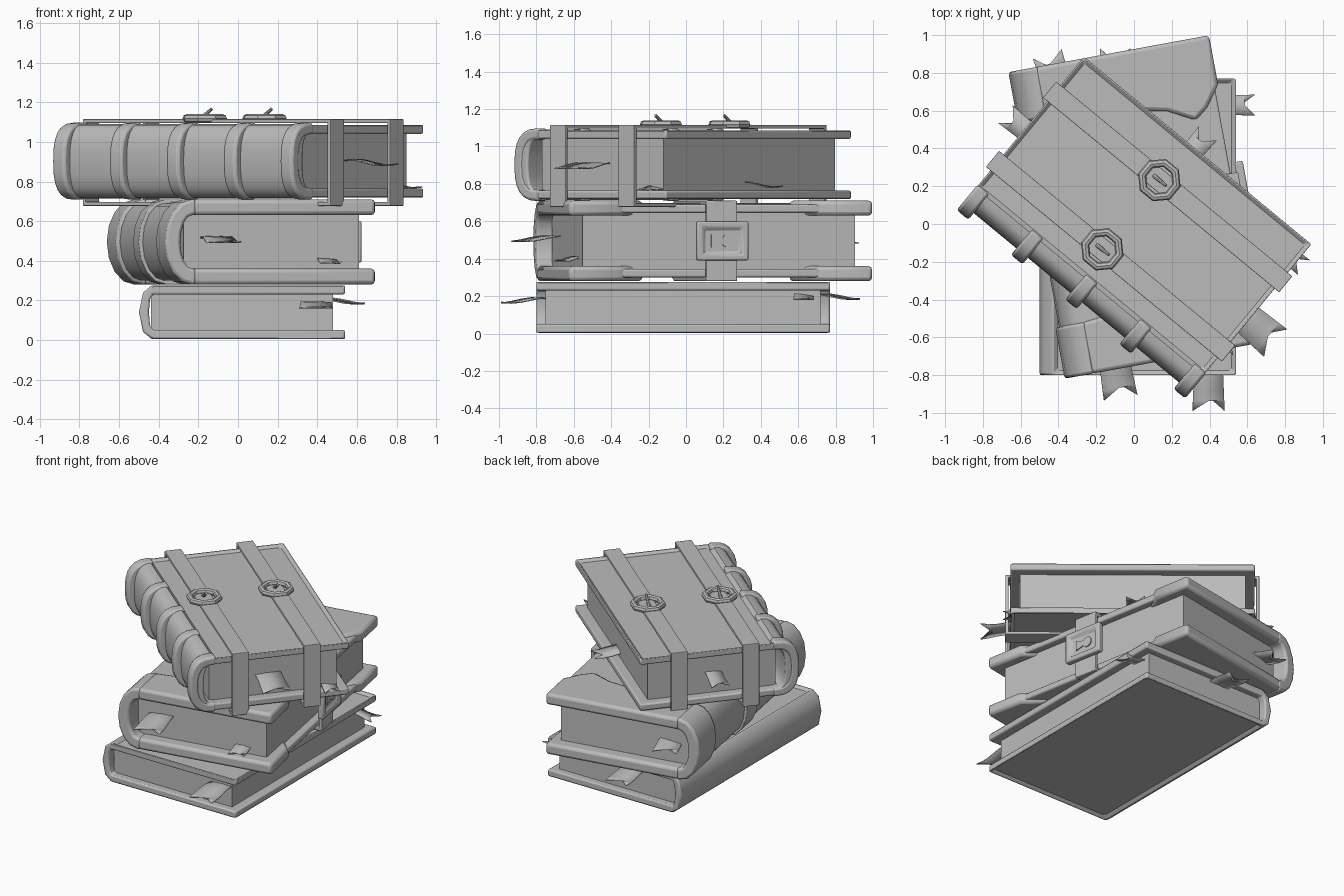
import bpy, bmesh, math
from mathutils import Matrix, Vector

cube = bpy.data.objects.get("Cube")
if cube:
    bpy.data.objects.remove(cube, do_unlink=True)

grey = bpy.data.materials.new("plain grey")
grey.use_nodes = True
grey.diffuse_color = (0.5, 0.5, 0.5, 1)
grey.node_tree.nodes["Principled BSDF"].inputs["Base Color"].default_value = (0.5, 0.5, 0.5, 1)


def finish(name, bm, frame, bevel=0.0, smooth=True):
    """Turn a bmesh into a named, placed and shaded object."""
    bmesh.ops.recalc_face_normals(bm, faces=bm.faces)
    mesh = bpy.data.meshes.new(name)
    bm.to_mesh(mesh)
    bm.free()
    mesh.materials.append(grey)
    ob = bpy.data.objects.new(name, mesh)
    bpy.context.scene.collection.objects.link(ob)
    ob.matrix_world = frame
    if bevel:
        mod = ob.modifiers.new("soft edges", 'BEVEL')
        mod.width, mod.segments, mod.limit_method = bevel, 2, 'ANGLE'
        mod.angle_limit = math.radians(50)
    if smooth:
        bpy.ops.object.select_all(action='DESELECT')
        ob.select_set(True)
        bpy.context.view_layer.objects.active = ob
        bpy.ops.object.shade_smooth_by_angle(angle=math.radians(40))
    return ob


def prism(points, offset):
    """Extrude a closed outline of 3D points by an offset."""
    bm = bmesh.new()
    face = bm.faces.new([bm.verts.new(p) for p in points])
    out = bmesh.ops.extrude_face_region(bm, geom=[face])
    bmesh.ops.translate(bm, vec=offset, verts=[v for v in out["geom"] if isinstance(v, bmesh.types.BMVert)])
    return bm


def box(name, frame, lo, hi, bevel=0.0):
    lo, hi = Vector(lo), Vector(hi)
    bm = bmesh.new()
    bmesh.ops.create_cube(bm, size=1)
    bmesh.ops.scale(bm, vec=hi - lo, verts=bm.verts)
    bmesh.ops.translate(bm, vec=(lo + hi) / 2, verts=bm.verts)
    return finish(name, bm, frame, bevel, False)


def spine_arc(x, z0, z1, bulge, power, steps):
    """Rounded spine outline from bottom to top, power sets how square it is."""
    mid, half, pts = (z0 + z1) / 2, (z1 - z0) / 2, []
    for i in range(steps + 1):
        a = math.pi * i / steps
        c, s = math.cos(a), math.sin(a)
        pts.append((x - bulge * s ** (2 / power) if 0 < i < steps else x,
                    mid - half * math.copysign(abs(c) ** (2 / power), c)))
    return pts


def casing(name, frame, x0, x1, y0, y1, z0, z1, bulge, t, power=2, steps=8, rim=False, bevel=0.01):
    """Two boards joined by a spine, one profile extruded along the book."""
    outer = [(x1, z0)] + spine_arc(x0, z0, z1, bulge, power, steps) + [(x1, z1)]
    inner = [(x1, z0 + t)] + spine_arc(x0, z0 + t, z1 - t, bulge - t, power, steps) + [(x1, z1 - t)]
    bm = prism([(x, y0, z) for x, z in outer + inner[::-1]], (0, y1 - y0, 0))
    bmesh.ops.recalc_face_normals(bm, faces=bm.faces)
    if rim:  # sunken panel with a raised rim on both boards
        zmid = (z0 + z1) / 2
        big = [f for f in bm.faces if abs(f.normal.z) > 0.99 and f.calc_area() > 0.5
               and (f.calc_center_median().z - zmid) * f.normal.z > (z1 - z0) / 2 - t / 2]
        bmesh.ops.inset_individual(bm, faces=big, thickness=0.035, depth=-0.022)
    return finish(name, bm, frame, bevel)


def ribbon(name, tip, angle, z, width=0.16, length=0.32, wave=0.015):
    """Swallow-tailed bookmark ending at tip."""
    bm = bmesh.new()
    rows, steps = [], 6
    for i in range(steps + 1):
        s = i / steps
        row = []
        for side in (-1, 0, 1):
            back = 0.075 if side == 0 and i == steps else 0
            row.append(bm.verts.new((length * (s - 1) - back, side * width / 2 * (0.85 + 0.15 * s),
                                     wave * math.sin(5 * s + 0.6 * side))))
        rows.append(row)
    for a, b in zip(rows, rows[1:]):
        for j in (0, 1):
            bm.faces.new((a[j], b[j], b[j + 1], a[j + 1]))
    frame = Matrix.Translation((*tip, z)) @ Matrix.Rotation(math.radians(angle), 4, 'Z')
    ob = finish(name, bm, frame)
    ob.modifiers.new("cloth", 'SOLIDIFY').thickness = 0.006


def place(x, y, angle):
    return Matrix.Translation((x, y, 0)) @ Matrix.Rotation(math.radians(angle), 4, 'Z')


# Bottom book
low = place(0.02, -0.015, 0)
casing("bottom_book_cover", low, -0.45, 0.52, -0.785, 0.785, 0, 0.28, 0.07, 0.05, steps=4, rim=True)
box("bottom_book_pages", low, (-0.46, -0.735, 0.04), (0.46, 0.735, 0.24))

# Middle book
mid = place(0.015, 0.09, 10.4)
casing("middle_book_cover", mid, -0.41, 0.52, -0.8, 0.8, 0.3, 0.69, 0.11, 0.045)
box("middle_book_pages", mid, (-0.43, -0.74, 0.33), (0.47, 0.74, 0.66))

# Leather end pieces with a wavy inner edge, wrapped round the spine
edge = [(-0.4, 0.55), (-0.2, 0.53), (0.1, 0.5), (0.25, 0.47), (0.39, 0.395), (0.46, 0.45), (0.54, 0.56)]
for side, end in ((-1, "front"), (1, "back")):
    outline = edge + [(0.54, 0.825), (-0.4, 0.825)]
    for z, level in ((0.28, "lower"), (0.63, "upper")):
        bm = prism([(x, side * y, z) for x, y in outline], (0, 0, 0.08))
        finish(f"{end}_{level}_leather", bm, mid, 0.02)
    casing(f"{end}_spine_leather", mid, -0.4, -0.38, *sorted((side * 0.55, side * 0.825)),
           0.28, 0.71, 0.14, 0.08, bevel=0.015)

# Clasp strap, lock plate and keyhole
casing("clasp_strap", mid, -0.4, 0.56, -0.085, 0.085, 0.28, 0.71, 0.14, 0.025, bevel=0.006)
box("clasp_strap_front", mid, (0.535, -0.085, 0.285), (0.56, 0.085, 0.705), 0.006)
bm = prism([(0.55, y, z) for y, z in ((-0.14, 0.39), (0.14, 0.39), (0.14, 0.6), (-0.14, 0.6))], (0.045, 0, 0))
bmesh.ops.recalc_face_normals(bm, faces=bm.faces)
front = [f for f in bm.faces if f.normal.x > 0.9]
bmesh.ops.inset_individual(bm, faces=front, thickness=0.05, depth=0)
bmesh.ops.inset_individual(bm, faces=front, thickness=0.008, depth=-0.02)
finish("lock_plate", bm, mid, 0.015)
hole = [(0.03 + 0.035 * math.cos(math.radians(a)), 0.495 + 0.035 * math.sin(math.radians(a)))
        for a in range(-150, 151, 30)]
hole += [(-0.06, 0.53), (-0.06, 0.46)]
finish("keyhole", prism([(0.574, y, z) for y, z in hole], (0.008, 0, 0)), mid)

# Top book with spine bands
top = place(0, -0.02, 50.5)
casing("top_book_cover", top, -0.37, 0.53, -0.78, 0.78, 0.715, 1.09, 0.11, 0.05, power=2.6, steps=12, rim=True)
box("top_book_pages", top, (-0.38, -0.72, 0.74), (0.465, 0.72, 1.06))
for i in range(-2, 3):
    y = i * 0.372
    casing(f"spine_band_{i + 3}", top, -0.37, -0.35, y - 0.04, y + 0.04, 0.708, 1.097, 0.155, 0.06,
           power=2.6, steps=12, bevel=0.015)

# Straps looped lengthwise round the top book, each with a buckle
for x, name in ((0.28, "outer"), (-0.195, "inner")):
    loop = [(-0.81, 0.677), (0.81, 0.677), (0.81, 1.115), (-0.81, 1.115)]
    bm = prism([(x - 0.055, y, z) for y, z in loop], (0.11, 0, 0))
    caps = [f for f in bm.faces if len({round(v.co.x, 4) for v in f.verts}) == 1]
    res = bmesh.ops.inset_individual(bm, faces=caps, thickness=0.028)
    bmesh.ops.bridge_loops(bm, edges=list({e for f in caps for e in f.edges}))
    bmesh.ops.delete(bm, geom=caps, context='FACES_ONLY')
    finish(f"{name}_strap", bm, top, 0.004, False)

    seat = top @ Matrix.Translation((x, 0.057, 1.118))
    bpy.ops.mesh.primitive_torus_add(major_segments=8, minor_segments=8, major_radius=0.095, minor_radius=0.022)
    ring = bpy.context.object
    ring.name = f"{name}_buckle"
    ring.matrix_world = seat @ Matrix.Rotation(math.radians(22.5), 4, 'Z')
    ring.data.materials.append(grey)
    bpy.ops.object.shade_smooth_by_angle(angle=math.radians(40))

    bm = bmesh.new()
    bmesh.ops.create_cone(bm, segments=8, radius1=0.012, radius2=0.008, depth=0.1, cap_ends=True)
    finish(f"{name}_buckle_prong", bm, seat @ Matrix.Translation((0, -0.005, 0.02))
           @ Matrix.Rotation(math.radians(55), 4, 'X'))

# Bookmarks
ribbon("bottom_front_ribbon", (0.395, -0.99), -90, 0.18, 0.17)
ribbon("bottom_side_ribbon", (0.64, 0.63), 0, 0.2, 0.11)
ribbon("bottom_back_ribbon", (-0.1, 0.93), 90, 0.2)
ribbon("middle_front_ribbon", (-0.07, -0.92), -80, 0.51, 0.18)
ribbon("middle_right_ribbon", (0.47, -0.7), -80, 0.4, 0.11, 0.2)
ribbon("middle_back_ribbon", (-0.46, 0.9), 108, 0.5)
ribbon("top_end_ribbon", (0.75, -0.63), -40, 0.9, 0.19)
ribbon("top_low_ribbon", (0.9, -0.23), -40, 0.785, 0.1)
ribbon("top_far_ribbon", (-0.68, 0.58), 141, 0.9, 0.12)
ribbon("top_edge_ribbon", (0.39, 0.48), 50, 0.8, 0.12)
